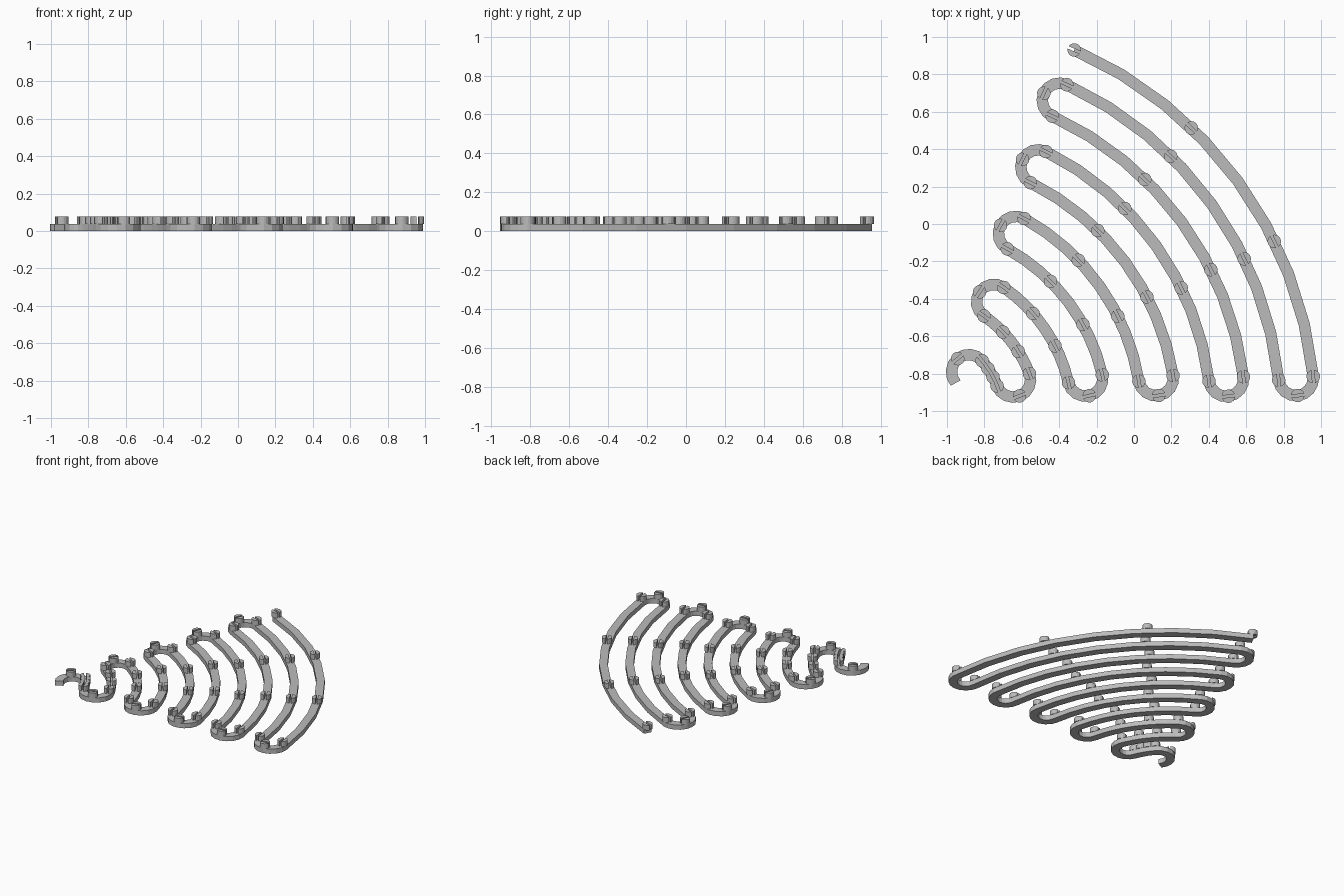
import bpy
import bmesh
from math import sin, cos, radians, pi, sqrt, asin
from mathutils import Vector, Matrix

if "Cube" in bpy.data.objects:
    bpy.data.objects.remove(bpy.data.objects["Cube"])

HUB = Vector((-1.18, -1.04, 0))      # common centre of all the arcs
OUTER, PITCH = 2.15, 0.1855          # outer radius and spacing
BAR_W, BAR_H = 0.06, 0.037
POST_R, POST_TOP, SLOT = 0.036, 0.076, 0.014
ARC_STEPS, BEND_STEPS = 8, 8

# Angles shared by each neighbouring pair of arcs, from the outside in
LOW = [6, 7.2, 9.4, 13, 21.2]
HIGH = [66.4, 65.3, 63.6, 61, 55.4, 40]


def polar(radius, angle):
    return HUB + radius * Vector((cos(angle), sin(angle), 0))


def material(name, value):
    mat = bpy.data.materials.new(name)
    mat.use_nodes = True
    colour = (value, value, value, 1)
    mat.diffuse_color = colour
    mat.node_tree.nodes["Principled BSDF"].inputs["Base Color"].default_value = colour
    return mat


def make_object(name, bm, mat):
    bmesh.ops.recalc_face_normals(bm, faces=bm.faces)
    mesh = bpy.data.meshes.new(name)
    bm.to_mesh(mesh)
    bm.free()
    mesh.materials.append(mat)
    obj = bpy.data.objects.new(name, mesh)
    bpy.context.collection.objects.link(obj)
    return obj


def prism(bm, outline, z0, z1):
    face = bm.faces.new([bm.verts.new((p.x, p.y, z0)) for p in outline])
    top = bmesh.ops.extrude_face_region(bm, geom=[face])["geom"]
    bmesh.ops.translate(bm, vec=(0, 0, z1 - z0),
                        verts=[v for v in top if isinstance(v, bmesh.types.BMVert)])


def trace_path():
    """Serpentine centre line, with (position, heading) for each clip."""
    path, clips = [], []
    for i in range(10):
        radius = OUTER - PITCH * i
        ends = [radians(HIGH[(i + 1) // 2]), radians(LOW[i // 2])]
        if i % 2:
            ends.reverse()
        a, b = ends
        path += [polar(radius, a + (b - a) * k / ARC_STEPS) for k in range(ARC_STEPS + 1)]
        for k in range(4):
            angle = a + (b - a) * k / 3
            clips.append((polar(radius, angle), angle + pi / 2))
        # half-round bend to the next arc inwards
        centre = polar(radius - PITCH / 2, b)
        out = Vector((cos(b), sin(b), 0))
        ahead = Vector((-sin(b), cos(b), 0)) * (1 if b > a else -1)
        for k in range(1, BEND_STEPS):
            t = pi * k / BEND_STEPS
            path.append(centre + PITCH / 2 * (out * cos(t) + ahead * sin(t)))
        clips.append((centre + ahead * PITCH / 2, b))
    path.append(polar(OUTER - PITCH * 10, radians(HIGH[-1])))
    return path, clips


grey = material("grey plastic", 0.5)
path, clips = trace_path()

# Winding bar: mitred cross-sections joined into a strip
bm = bmesh.new()
rings = []
for i, p in enumerate(path):
    before = (p - path[i - 1]).normalized() if i else (path[1] - p).normalized()
    after = (path[i + 1] - p).normalized() if i + 1 < len(path) else before
    along = (before + after).normalized()
    side = Vector((-along.y, along.x, 0)) * (BAR_W / 2 / along.dot(before))
    up = Vector((0, 0, BAR_H))
    rings.append([bm.verts.new(v) for v in (p - side, p + side, p + side + up, p - side + up)])
for r, s in zip(rings, rings[1:]):
    for k in range(4):
        bm.faces.new((r[k], r[k - 1], s[k - 1], s[k]))
bm.faces.new(rings[0])
bm.faces.new(rings[-1])
make_object("winding_bar", bm, grey)

# Slotted round clips: two half-round jaws on either side of a groove
bm = bmesh.new()
start = asin(SLOT / 2 / POST_R)
jaw = []
for k in range(9):
    t = start + (pi - 2 * start) * k / 8
    jaw.append(Vector((POST_R * cos(t), POST_R * sin(t), 0)))
for position, heading in clips:
    for turn in (0, pi):
        place = Matrix.Translation(position) @ Matrix.Rotation(heading + turn, 4, 'Z')
        prism(bm, [place @ v for v in jaw], BAR_H, POST_TOP)
make_object("slotted_clips", bm, grey)
